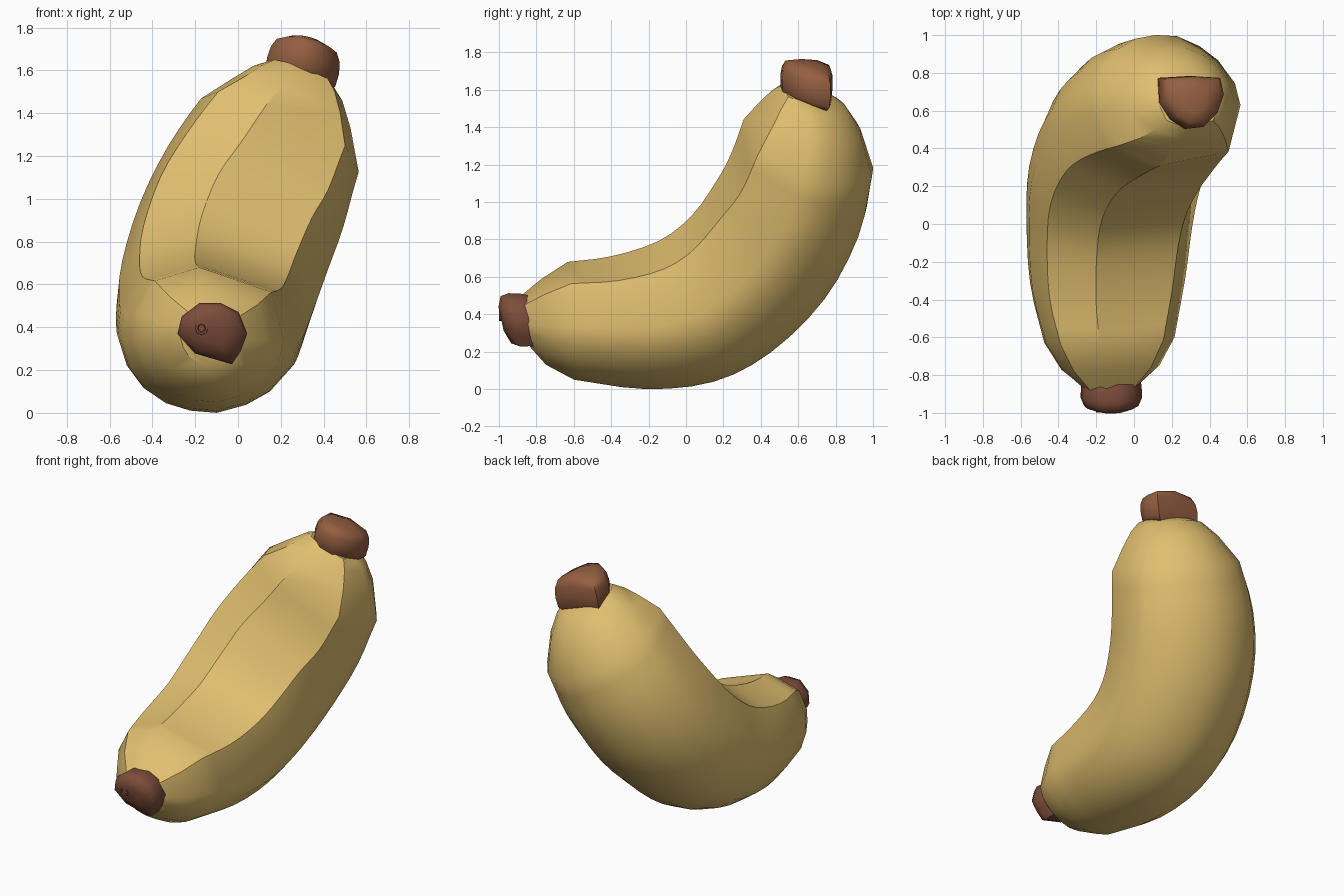
import bpy, bmesh
from math import radians, sin, cos, pi
from mathutils import Vector

cube = bpy.data.objects.get("Cube")
if cube:
    bpy.data.objects.remove(cube)


def material(name, rgb):
    m = bpy.data.materials.new(name)
    m.use_nodes = True
    m.diffuse_color = (*rgb, 1)
    bsdf = m.node_tree.nodes["Principled BSDF"]
    bsdf.inputs["Base Color"].default_value = (*rgb, 1)
    bsdf.inputs["Roughness"].default_value = 0.8
    return m


yellow = material("ripe yellow", (0.75, 0.52, 0.16))
brown = material("stem brown", (0.30, 0.115, 0.053))
dark_brown = material("tip dark brown", (0.205, 0.074, 0.043))


def loft(name, rings, mat, angle):
    """Skin a list of equal-length rings and close both ends."""
    bm = bmesh.new()
    loops = [[bm.verts.new(p) for p in ring] for ring in rings]
    n = len(loops[0])
    for a, b in zip(loops, loops[1:]):
        for i in range(n):
            j = (i + 1) % n
            bm.faces.new((a[i], a[j], b[j], b[i]))
    bm.faces.new(loops[0])
    bm.faces.new(loops[-1])
    bmesh.ops.recalc_face_normals(bm, faces=bm.faces)
    mesh = bpy.data.meshes.new(name)
    bm.to_mesh(mesh)
    bm.free()
    mesh.materials.append(mat)
    ob = bpy.data.objects.new(name, mesh)
    bpy.context.collection.objects.link(ob)
    bpy.ops.object.select_all(action="DESELECT")
    ob.select_set(True)
    bpy.context.view_layer.objects.active = ob
    bpy.ops.object.shade_smooth_by_angle(angle=radians(angle))
    return ob


# Stations along the fruit: inner y, z, outer y, z, centre x, half width
nose = [(-.88, .50, -.83, .22, -.12, .15), (-.77, .59, -.75, .13, -.125, .26)]
bend = [(-.63, .68, -.60, .05, -.13, .345), (-.40, .71, -.22, .00, -.14, .41),
        (-.15, .79, .15, .04, -.13, .44), (.02, .92, .46, .20, -.10, .46),
        (.15, 1.10, .75, .49, -.025, .465), (.23, 1.24, .93, .83, .075, .45),
        (.30, 1.42, 1.0, 1.15, .19, .405)]
neck = [(.38, 1.51, .935, 1.37, .245, .30), (.45, 1.58, .86, 1.49, .275, .225),
        (.51, 1.62, .78, 1.54, .29, .165)]
nose, bend, neck = ([Vector(s) for s in part] for part in (nose, bend, neck))

# Ridged inner side and rounded outer side: across, towards the inner curve
section = [(-.15, 1), (.83, .63), (1, -.1), (.92, -.42), (.68, -.73), (.42, -.9),
           (.1, -1), (-.2, -.97), (-.48, -.87), (-.72, -.68), (-.9, -.4),
           (-1, -.03), (-.97, .32), (-.75, .8)]


def spline(a, b, c, d, t):
    return (b * 2 + (c - a) * t + (a * 2 - b * 5 + c * 4 - d) * t * t
            + (b * 3 - a - c * 3 + d) * t ** 3) / 2


# Smooth curve in the middle, straight tapers at the ends
guide = [bend[0] * 2 - bend[1], *bend, bend[-1] * 2 - bend[-2]]
path = list(nose)
for k in range(len(bend) - 1):
    path += [spline(*guide[k:k + 4], t / 3) for t in range(3)]
path += [bend[-1], *neck]

mids = [Vector((s[4], (s[0] + s[2]) / 2, (s[1] + s[3]) / 2)) for s in path]
rings = []
for i, (s, mid) in enumerate(zip(path, mids)):
    up = Vector((0, s[0] - s[2], s[1] - s[3])) / 2
    along = mids[min(i + 1, len(mids) - 1)] - mids[max(i - 2, 0)]
    side = along.cross(up).normalized() * s[5]
    rings.append([mid + side * u + up * v for u, v in section])
loft("banana_body", rings, yellow, 33)

# Stem: D-shaped, flat at the back, leaning slightly to one side
d_shape = [(-.165, .13), (0, .14), (.155, .13), (.175, .04), (.14, -.06),
           (.07, -.13), (-.02, -.14), (-.10, -.09), (-.16, 0)]


def stem_ring(scale, h):
    ring = []
    for u, v in d_shape:
        x, y = u * scale, v * scale
        base = 1.575 - .22 * x - .3 * y
        top = 1.745 - .2 * x - 1.2 * x * x - .1 * y
        ring.append((.285 + x + .03 * h, .64 + y + .01 * h, base + (top - base) * h))
    return ring


loft("stem", [stem_ring(s, h) for s, h in (
    (.85, -.15), (.97, 0), (1, .4), (.96, .75), (.84, .98), (.4, 1.06))], brown, 60)

# Blossom tip: faceted knob with a small dimple
knob = [(-.28, .37), (-.2, .28), (-.03, .23), (.01, .29), (.04, .37),
        (.0, .47), (-.08, .51), (-.18, .51), (-.26, .45)]


def knob_ring(scale, y):
    return [(-.12 + (x + .12) * scale, y - .22 * (z - .38) * scale,
             .38 + (z - .38) * scale) for x, z in knob]


loft("blossom_tip", [knob_ring(s, y) for s, y in (
    (.9, -.8), (1, -.855), (1.02, -.92), (.9, -.965), (.45, -.99))], dark_brown, 60)


def dimple_ring(r, y):
    return [(-.17 + r * cos(pi * k / 4), y, .395 + r * sin(pi * k / 4)) for k in range(8)]


loft("blossom_dimple", [dimple_ring(r, y) for r, y in (
    (.032, -.975), (.03, -.999), (.02, -.999), (.015, -.993))], dark_brown, 30)
